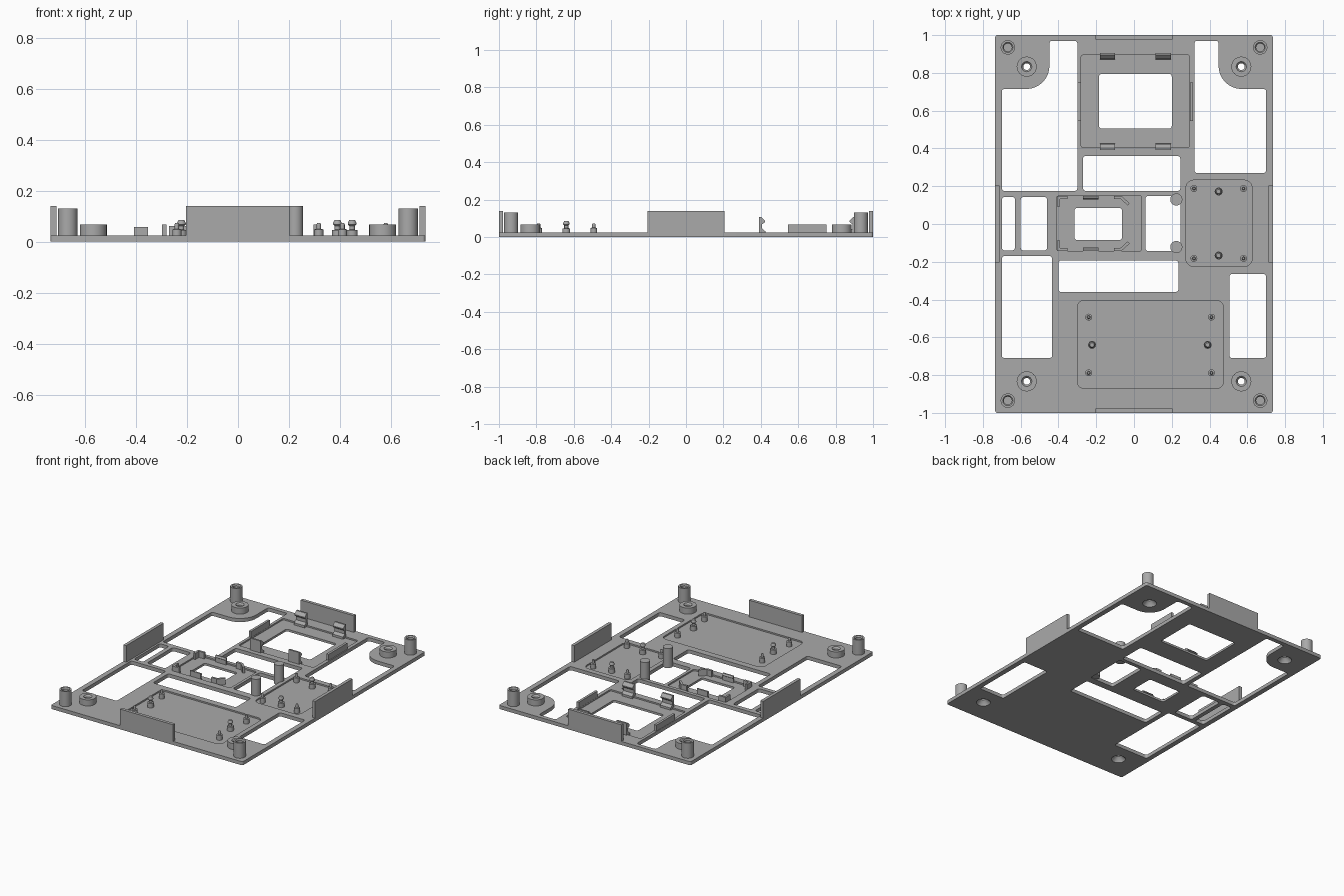
import bpy, bmesh, math
from mathutils import Matrix, Vector

if "Cube" in bpy.data.objects:
    bpy.data.objects.remove(bpy.data.objects["Cube"])

grey = bpy.data.materials.new("light grey plastic")
grey.diffuse_color = (0.4, 0.4, 0.4, 1)
grey.use_nodes = True
grey.node_tree.nodes["Principled BSDF"].inputs["Base Color"].default_value = grey.diffuse_color

T = 0.025      # plate thickness
FLOOR = 0.015  # height of pocket floors


def finish(bm, name):
    bmesh.ops.recalc_face_normals(bm, faces=bm.faces)
    me = bpy.data.meshes.new(name)
    bm.to_mesh(me)
    bm.free()
    me.materials.append(grey)
    ob = bpy.data.objects.new(name, me)
    bpy.context.collection.objects.link(ob)
    smooth(me)
    return ob


def smooth(me):
    me.shade_smooth()
    me.set_sharp_from_angle(angle=math.radians(30))


def prism(bm, pts, z0, z1):
    f = bm.faces.new([bm.verts.new((x, y, z0)) for x, y in pts])
    r = bmesh.ops.extrude_face_region(bm, geom=[f])
    vs = [v for v in r["geom"] if isinstance(v, bmesh.types.BMVert)]
    bmesh.ops.translate(bm, verts=vs, vec=(0, 0, z1 - z0))


def arc(cx, cy, r, a0, a1, n):
    return [(cx + r * math.cos(math.radians(a0 + (a1 - a0) * i / n)),
             cy + r * math.sin(math.radians(a0 + (a1 - a0) * i / n))) for i in range(n + 1)]


def rounded(x0, x1, y0, y1, r=0.015, n=5):
    return (arc(x1 - r, y1 - r, r, 0, 90, n) + arc(x0 + r, y1 - r, r, 90, 180, n)
            + arc(x0 + r, y0 + r, r, 180, 270, n) + arc(x1 - r, y0 + r, r, 270, 360, n))


def box(bm, x0, x1, y0, y1, z0, z1):
    prism(bm, [(x0, y0), (x1, y0), (x1, y1), (x0, y1)], z0, z1)


def lathe(name, profile, centres, steps=32):
    """Spin a closed (radius, height) profile and repeat it at every centre."""
    bm = bmesh.new()
    for x, y in centres:
        vs = [bm.verts.new((x + r, y, z)) for r, z in profile]
        es = [bm.edges.new((vs[i], vs[(i + 1) % len(vs)])) for i in range(len(vs))
              if profile[i][0] > 0 or profile[(i + 1) % len(vs)][0] > 0]
        bmesh.ops.spin(bm, geom=vs + es, cent=(x, y, 0), axis=(0, 0, 1),
                       angle=2 * math.pi, steps=steps, use_duplicate=False)
    bmesh.ops.remove_doubles(bm, verts=bm.verts, dist=1e-5)
    return finish(bm, name)


def corners(x, y):
    return [(sx * x, sy * y) for sx in (-1, 1) for sy in (-1, 1)]


BOSSES = corners(0.568, 0.833)

# Base plate
bm = bmesh.new()
prism(bm, rounded(-0.735, 0.735, -1, 1, 0.012), 0, T)
plate = finish(bm, "base_plate")

# Through openings
bm = bmesh.new()
for x0, x1, y0, y1 in [(-0.185, 0.2, 0.505, 0.795), (-0.27, 0.245, 0.175, 0.36),
                       (-0.70, -0.63, -0.14, 0.143), (-0.60, -0.46, -0.14, 0.143),
                       (-0.70, -0.433, -0.71, -0.17), (-0.315, -0.063, -0.085, 0.085),
                       (0.06, 0.245, -0.143, 0.148), (-0.40, 0.235, -0.36, -0.193),
                       (0.505, 0.70, -0.71, -0.265)]:
    prism(bm, rounded(x0, x1, y0, y1), -0.05, 0.1)
# Large openings that curve around the rear bosses
r = 0.015
for s, xi, y0 in [(-1, 0.30, 0.175), (1, 0.32, 0.27)]:
    pts = (arc(xi + r, y0 + r, r, 270, 180, 5) + arc(xi + r, 0.97 - r, r, 180, 90, 5)
           + arc(0.448 - r, 0.97 - r, r, 90, 0, 5) + arc(0.57, 0.837, 0.122, 180, 270, 14)
           + arc(0.70 - r, 0.715 - r, r, 90, 0, 5) + arc(0.70 - r, y0 + r, r, 0, -90, 5))
    prism(bm, [(s * x, y) for x, y in pts], -0.05, 0.1)
for x, y in BOSSES:
    prism(bm, arc(x, y, 0.045, 0, 348.75, 31), -0.05, 0.1)
openings = finish(bm, "opening_cutter")

# Shallow pockets
bm = bmesh.new()
for x0, x1, y0, y1, rad in [(-0.28, 0.295, 0.405, 0.895, 0.012), (-0.41, 0.04, -0.143, 0.15, 0.012),
                            (0.275, 0.625, -0.225, 0.232, 0.04), (-0.30, 0.473, -0.87, -0.405, 0.035)]:
    prism(bm, rounded(x0, x1, y0, y1, rad), FLOOR, 0.1)
pockets = finish(bm, "pocket_cutter")

for cutter in (pockets, openings):
    m = plate.modifiers.new("cut", "BOOLEAN")
    m.operation, m.solver, m.object = "DIFFERENCE", "EXACT", cutter
    cutter.hide_render = True
dg = bpy.context.evaluated_depsgraph_get()
plate_mesh = bpy.data.meshes.new_from_object(plate.evaluated_get(dg))
plate.modifiers.clear()
plate.data = plate_mesh
smooth(plate_mesh)
for cutter in (pockets, openings):
    bpy.data.objects.remove(cutter)

# Edge walls
bm = bmesh.new()
for s in (-1, 1):
    box(bm, -0.205, 0.203, *sorted((s * 0.978, s * 1.0)), 0.02, 0.14)
    box(bm, *sorted((s * 0.713, s * 0.735)), -0.205, 0.205, 0.02, 0.14)
finish(bm, "edge_walls")

# Corner posts, mounting bosses and solid centre posts
lathe("corner_posts", [(0.038, 0.02), (0.038, 0.13), (0.027, 0.13), (0.021, 0.122),
                       (0.021, 0.04), (0, 0.04), (0, 0.02)], corners(0.668, 0.935))
lathe("mounting_bosses", [(0.045, 0), (0.045, 0.012), (0.053, 0.012), (0.053, 0.067),
                          (0.027, 0.067), (0.018, 0.055), (0.018, 0.03), (0.042, 0.008)], BOSSES)
lathe("centre_posts", [(0, 0.005), (0.032, 0.005), (0.032, 0.14), (0, 0.14)],
      [(0.224, 0.13), (0.224, -0.122)])

# Locating pins and snap pins
z = 0.01
lathe("locating_pins", [(0, z), (0.018, z), (0.018, 0.048), (0.009, 0.05), (0.009, 0.068),
                        (0.006, 0.073), (0, 0.073)],
      [(x, y) for x in (-0.24, 0.41) for y in (-0.493, -0.788)]
      + [(x, y) for x in (0.317, 0.58) for y in (0.188, -0.182)], 20)
lathe("snap_pins", [(0, z), (0.021, z), (0.021, 0.046), (0.011, 0.047), (0.011, 0.062),
                    (0.017, 0.068), (0.017, 0.074), (0.011, 0.086), (0, 0.086)],
      [(-0.222, -0.64), (0.39, -0.64), (0.448, 0.172), (0.448, -0.167)], 20)


def clip(bm, x0, x1, y, s, profile):
    """Hooked clip: profile of (inward offset, height) swept along x."""
    f = bm.faces.new([bm.verts.new((x0, y + s * d, h)) for d, h in profile])
    g = bmesh.ops.extrude_face_region(bm, geom=[f])
    vs = [v for v in g["geom"] if isinstance(v, bmesh.types.BMVert)]
    bmesh.ops.translate(bm, verts=vs, vec=(x1 - x0, 0, 0))


# Rear pocket clips and side rails
bm = bmesh.new()
hook = [(0, 0.01), (0.034, 0.01), (0.034, 0.03), (0.016, 0.045), (0.016, 0.068),
        (0.032, 0.08), (0.032, 0.087), (0.012, 0.107), (0, 0.107)]
for x0, x1 in [(-0.18, -0.10), (0.115, 0.195)]:
    clip(bm, x0, x1, 0.391, 1, hook)
    clip(bm, x0, x1, 0.906, -1, hook)
finish(bm, "rear_pocket_clips")
bm = bmesh.new()
box(bm, -0.298, -0.281, 0.545, 0.75, 0.02, 0.067)
box(bm, 0.296, 0.313, 0.545, 0.75, 0.02, 0.067)
finish(bm, "rear_pocket_rails")

# Small pocket clips and corner brackets
clips, brackets = bmesh.new(), bmesh.new()
small_hook = [(0, 0.01), (0.01, 0.01), (0.01, 0.045), (0.017, 0.05), (0.01, 0.062), (0, 0.062)]
for s in (-1, 1):
    Y = 0.003 + s * 0.145
    clip(clips, -0.27, -0.187, Y, -s, small_hook)
    # square corner
    prism(brackets, [(-0.408, Y), (-0.353, Y), (-0.353, Y - s * 0.015), (-0.393, Y - s * 0.015),
                     (-0.393, Y - s * 0.055), (-0.408, Y - s * 0.055)], 0.01, 0.058)
    # slanted corner
    prism(brackets, [(-0.107, Y), (-0.066, Y), (-0.023, Y - s * 0.038), (-0.033, Y - s * 0.05),
                     (-0.072, Y - s * 0.015), (-0.107, Y - s * 0.015)], 0.01, 0.058)
finish(clips, "small_pocket_clips")
finish(brackets, "small_pocket_brackets")
